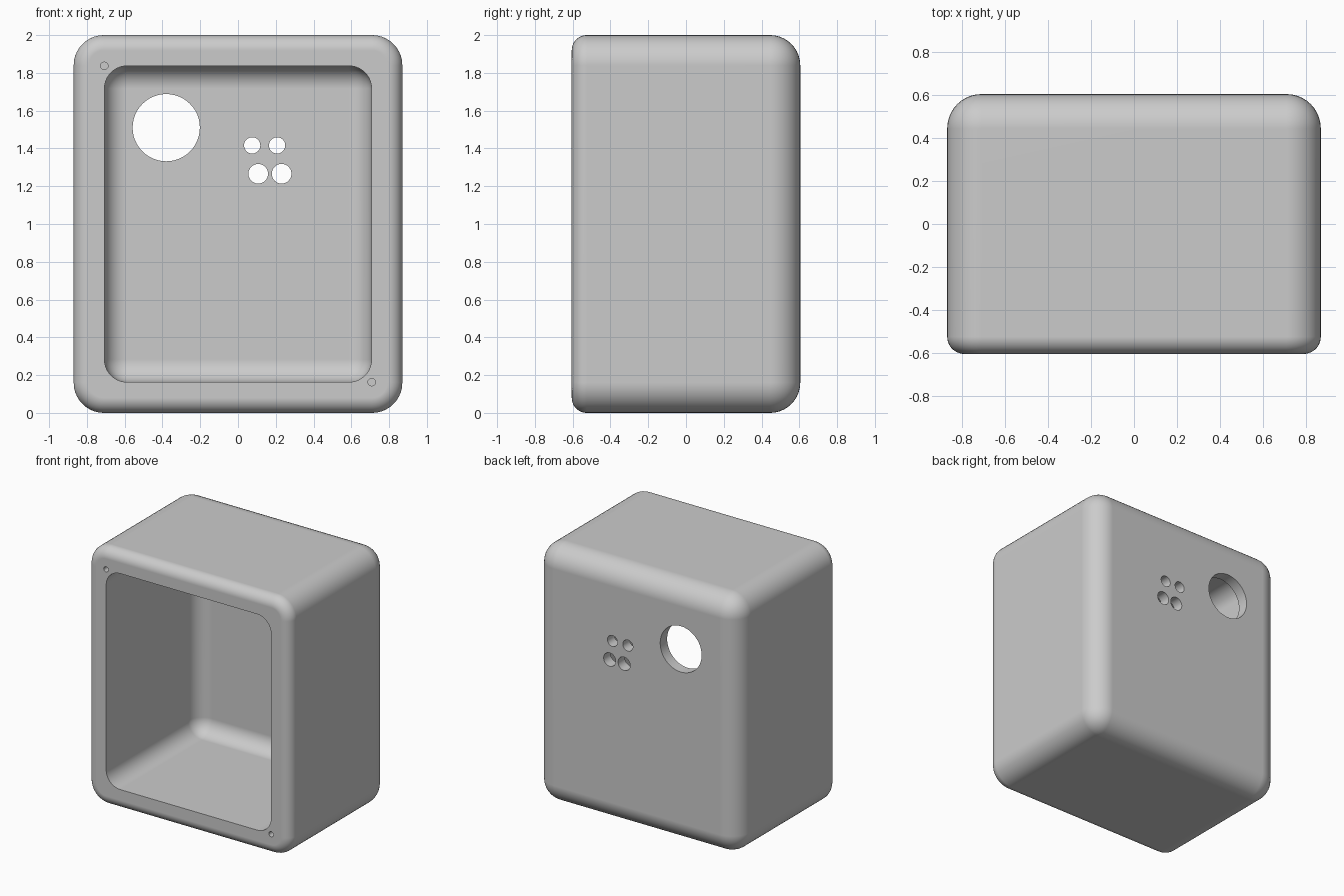
import bpy, bmesh, math
from mathutils import Matrix, Vector

default = bpy.data.objects.get("Cube")
if default:
    bpy.data.objects.remove(default, do_unlink=True)

HALF_X, HALF_Y, HEIGHT = 0.87, 0.605, 2.0
RIM = 0.163          # width of the front rim
BACK_WALL = 0.085    # thickness of the back panel

grey = bpy.data.materials.new("plain_grey")
grey.use_nodes = True
colour = (0.6, 0.6, 0.6, 1.0)
grey.diffuse_color = colour
grey.node_tree.nodes["Principled BSDF"].inputs["Base Color"].default_value = colour


def make_object(name, bm):
    bmesh.ops.recalc_face_normals(bm, faces=bm.faces)
    mesh = bpy.data.meshes.new(name)
    bm.to_mesh(mesh)
    bm.free()
    mesh.materials.append(grey)
    obj = bpy.data.objects.new(name, mesh)
    bpy.context.collection.objects.link(obj)
    return obj


def round_edges(bm, edges, radius):
    bmesh.ops.bevel(bm, geom=edges, offset=radius, offset_type='OFFSET',
                    segments=10, profile=0.5, affect='EDGES', clamp_overlap=True)


def rounded_box(name, low, high, radius, front_radius=0):
    """Box with rounded sides and back; the front edge has its own radius."""
    low, high = Vector(low), Vector(high)
    bm = bmesh.new()
    bmesh.ops.create_cube(bm, size=1)
    bmesh.ops.transform(bm, verts=bm.verts, matrix=Matrix.Translation((low + high) / 2)
                        @ Matrix.Diagonal((high - low).to_4d()))
    front_y = low.y + 1e-4
    round_edges(bm, [e for e in bm.edges
                     if any(v.co.y > front_y for v in e.verts)], radius)
    if front_radius:
        round_edges(bm, [e for e in bm.edges
                         if all(v.co.y < front_y for v in e.verts)], front_radius)
    return make_object(name, bm)


def drill(name, x, z, radius, y0, y1):
    """Round cutter running along y."""
    bm = bmesh.new()
    bmesh.ops.create_cone(bm, cap_ends=True, segments=48, radius1=radius,
                          radius2=radius, depth=y1 - y0,
                          matrix=Matrix.Translation((x, (y0 + y1) / 2, z))
                          @ Matrix.Rotation(math.pi / 2, 4, 'X'))
    return make_object(name, bm)


# Outer shell and the hollow inside it
housing = rounded_box("housing", (-HALF_X, -HALF_Y, 0), (HALF_X, HALF_Y, HEIGHT), 0.16, 0.08)
cutters = [rounded_box("cavity_cutter", (RIM - HALF_X, -HALF_Y - 0.2, RIM),
                       (HALF_X - RIM, HALF_Y - BACK_WALL, HEIGHT - RIM), 0.12)]

# Round openings through the back panel
for x, z, radius in [(-0.38, 1.51, 0.178),
                     (0.075, 1.416, 0.043), (0.207, 1.416, 0.043),
                     (0.107, 1.266, 0.052), (0.231, 1.266, 0.052)]:
    cutters.append(drill("opening_cutter", x, z, radius, 0.3, HALF_Y + 0.1))

# Blind screw holes in opposite corners of the rim
for side in (-1, 1):
    cutters.append(drill("screw_hole_cutter", side * 0.708, 1 - side * 0.837, 0.02,
                         -HALF_Y - 0.1, -HALF_Y + 0.1))

# Cut everything, then drop the cutters
bpy.ops.object.select_all(action='DESELECT')
bpy.context.view_layer.objects.active = housing
housing.select_set(True)
for cutter in cutters:
    cutter.hide_render = True
    cut = housing.modifiers.new("cut", 'BOOLEAN')
    cut.operation, cut.solver, cut.object = 'DIFFERENCE', 'EXACT', cutter
    bpy.ops.object.modifier_apply(modifier=cut.name)
    bpy.data.objects.remove(cutter, do_unlink=True)

# Smooth fillets with crisp hole rims and flat panels
bpy.ops.object.shade_smooth_by_angle(angle=math.radians(35))
weighted = housing.modifiers.new("flat_panels", 'WEIGHTED_NORMAL')
weighted.keep_sharp = True
